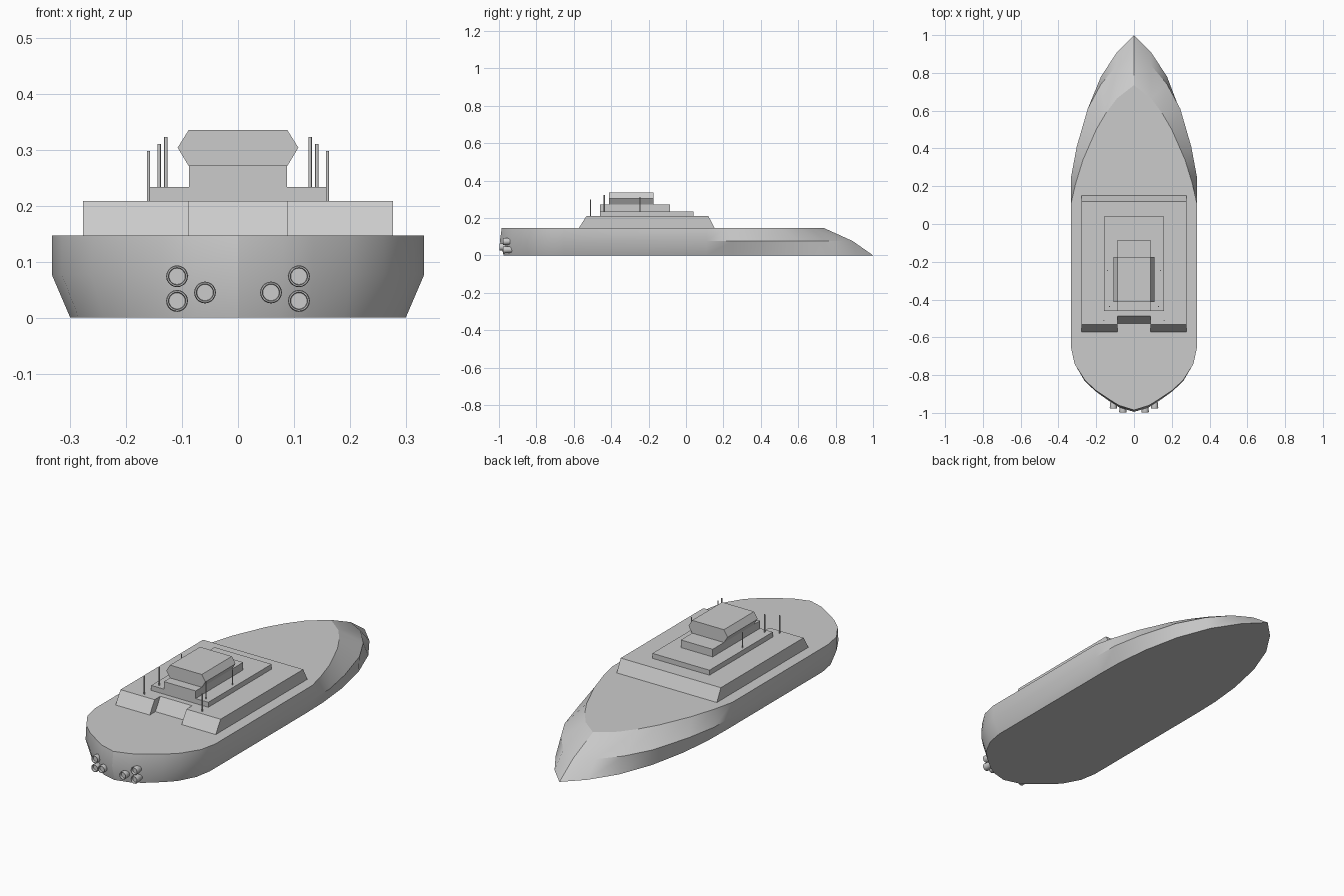
import bpy, bmesh, math
from mathutils import Vector

if "Cube" in bpy.data.objects:
    bpy.data.objects.remove(bpy.data.objects["Cube"])


def make_object(name, bm, smooth=None):
    bmesh.ops.recalc_face_normals(bm, faces=bm.faces)
    mesh = bpy.data.meshes.new(name)
    bm.to_mesh(mesh)
    bm.free()
    ob = bpy.data.objects.new(name, mesh)
    bpy.context.collection.objects.link(ob)
    if smooth:
        bpy.ops.object.select_all(action='DESELECT')
        ob.select_set(True)
        bpy.context.view_layer.objects.active = ob
        bpy.ops.object.shade_smooth_by_angle(angle=math.radians(smooth))
    return ob


def loft(name, rings, smooth=None, caps=True):
    """Skin a list of equal-length closed rings."""
    bm = bmesh.new()
    loops = [[bm.verts.new(p) for p in ring] for ring in rings]
    n = len(loops[0])
    for a, b in zip(loops, loops[1:]):
        for i in range(n):
            j = (i + 1) % n
            bm.faces.new((a[i], a[j], b[j], b[i]))
    if caps:
        bm.faces.new(loops[0])
        bm.faces.new(loops[-1])
    return make_object(name, bm, smooth)


def mirrored(half, z):
    """Close a half outline (stern tip to bow tip) across x = 0."""
    return [(x, y, z) for x, y in half] + [(-x, y, z) for x, y in half[-2:0:-1]]


def box(name, hx, y0, y1, z0, z1):
    base = [(-hx, y0), (hx, y0), (hx, y1), (-hx, y1)]
    return loft(name, [[(x, y, z) for x, y in base] for z in (z0, z1)])


def circle(c, r, n):
    return [(c[0] + r * math.cos(2 * math.pi * i / n), c[1],
             c[2] + r * math.sin(2 * math.pi * i / n)) for i in range(n)]


# Hull: bottom, knuckle and deck outlines
bottom = [(0, -.975), (.075, -.955), (.125, -.925), (.19, -.87), (.24, -.82), (.285, -.735), (.30, -.65),
          (.30, .11), (.297, .25), (.28, .42), (.24, .61), (.175, .78), (.09, .91), (0, 1)]
knuckle = [(0, -.995), (.08, -.97), (.135, -.935), (.205, -.885), (.262, -.83), (.315, -.74), (.333, -.655),
           (.333, .11), (.333, .25), (.303, .41), (.245, .61), (.175, .74), (.09, .84), (0, .89)]
deck = [(0, -.985), (.08, -.96), (.133, -.927), (.203, -.88), (.26, -.827), (.315, -.74), (.333, -.655),
        (.333, .11), (.31, .21), (.27, .34), (.20, .50), (.15, .585), (.09, .665), (0, .735)]
loft("hull", [mirrored(bottom, 0), mirrored(knuckle, .077), mirrored(deck, .147)], 24.5)

# Lower cabin with sloped ends and a notch in the rear
W, N, S = .277, .088, .045
rings = []
for z, back, front in ((.145, -.573, .153), (.209, -.533, .12)):
    pts = [(-W, back), (-N, back), (-N, back + S), (N, back + S), (N, back), (W, back), (W, front), (-W, front)]
    rings.append([(x, y, z) for x, y in pts])
loft("lower_cabin", rings)

# Stepped upper decks
box("middle_deck", .158, -.46, .04, .207, .234)
box("bridge_base", .088, -.46, -.085, .232, .272)

# Bridge with hexagonal cross-section
hexagon = [(-.088, .271), (.088, .271), (.108, .304), (.088, .336), (-.088, .336), (-.108, .304)]
loft("bridge", [[(x, y, z) for x, z in hexagon] for y in (-.412, -.174)])

# Antenna masts
for side, tag in ((-1, "left"), (1, "right")):
    for i, (x, y, z0, z1) in enumerate(((.16, -.511, .207, .298), (.141, -.245, .232, .311),
                                        (.129, -.437, .232, .323))):
        bm = bmesh.new()
        bmesh.ops.create_cone(bm, cap_ends=True, segments=8, radius1=.003, radius2=.003, depth=z1 - z0)
        bmesh.ops.translate(bm, verts=bm.verts, vec=Vector((side * x, y, (z0 + z1) / 2)))
        make_object(f"mast_{tag}_{i + 1}", bm, 50)

    # Stern exhaust nozzles with recessed mouths
    for i, (x, z, y0) in enumerate(((.109, .074, -.978), (.109, .03, -.978), (.059, .045, -.997))):
        c = side * x
        profile = ((-.92, .014), (y0 + .02, .018), (y0 + .004, .0195), (y0, .018), (y0, .0155), (y0 + .012, .0145))
        loft(f"nozzle_{tag}_{i + 1}", [circle((c, y, z), r, 20) for y, r in profile], 40)
